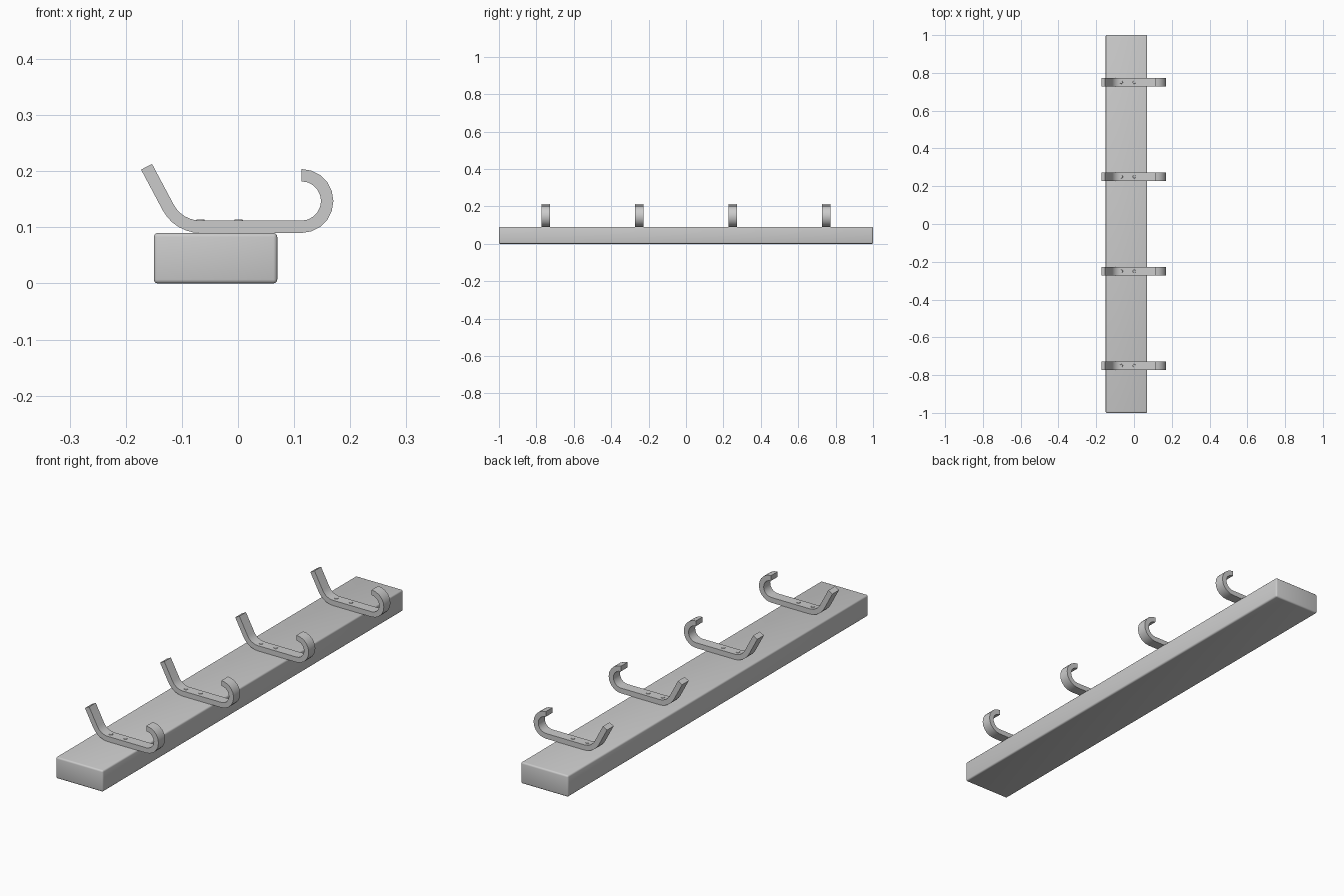
import bpy, bmesh
from math import sin, cos, radians

if "Cube" in bpy.data.objects:
    bpy.data.objects.remove(bpy.data.objects["Cube"])

WIDTH, THICK, BASE = 0.044, 0.022, 0.09


def finish(name, bm):
    bmesh.ops.recalc_face_normals(bm, faces=bm.faces)
    me = bpy.data.meshes.new(name)
    bm.to_mesh(me)
    bm.free()
    ob = bpy.data.objects.new(name, me)
    bpy.context.collection.objects.link(ob)
    bpy.ops.object.select_all(action='DESELECT')
    ob.select_set(True)
    bpy.context.view_layer.objects.active = ob
    bpy.ops.object.shade_smooth_by_angle(angle=radians(30))
    return ob


# Centre line of the strap: (x, z, normal x, normal z), normal points inward
def strap_path():
    path = []
    a = radians(62)
    r = 0.076 - THICK / 2
    cx, cz = -0.067, BASE + 0.076
    nx, nz = sin(a), cos(a)
    path.append((-0.163, 0.208, nx, nz))
    for i in range(7):
        t = a * (1 - i / 6)
        path.append((cx - r * sin(t), cz - r * cos(t), sin(t), cos(t)))
    r = 0.057 - THICK / 2
    cx, cz = 0.113, BASE + 0.057
    for i in range(11):
        t = radians(18 * i)
        path.append((cx + r * sin(t), cz - r * cos(t), -sin(t), cos(t)))
    return path


def make_hook(y):
    bm = bmesh.new()
    rings = []
    h = THICK / 2
    for x, z, nx, nz in strap_path():
        rings.append([bm.verts.new((x + s * h * nx, y + w * WIDTH / 2, z + s * h * nz))
                      for s, w in ((-1, -1), (-1, 1), (1, 1), (1, -1))])
    for a, b in zip(rings, rings[1:]):
        for i in range(4):
            j = (i + 1) % 4
            bm.faces.new((a[i], a[j], b[j], b[i]))
    bm.faces.new(rings[0])
    bm.faces.new(rings[-1])
    return finish("hook", bm)


def make_screw(x, y):
    bm = bmesh.new()
    bmesh.ops.create_cone(bm, cap_ends=True, segments=16, radius1=0.009,
                          radius2=0.007, depth=0.004)
    bmesh.ops.translate(bm, verts=bm.verts, vec=(x, y, BASE + THICK))
    return finish("screw_head", bm)


# Board with softened edges
bm = bmesh.new()
bmesh.ops.create_cube(bm, size=1)
bmesh.ops.scale(bm, verts=bm.verts, vec=(0.22, 2.0, BASE))
bmesh.ops.translate(bm, verts=bm.verts, vec=(-0.04, 0, BASE / 2))
bmesh.ops.bevel(bm, geom=bm.edges[:], offset=0.007, segments=3,
                profile=0.5, affect='EDGES')
finish("board", bm)

# Four hooks, each held by two screws
for y in (-0.75, -0.25, 0.25, 0.75):
    make_hook(y)
    for x in (-0.067, 0.001):
        make_screw(x, y)
